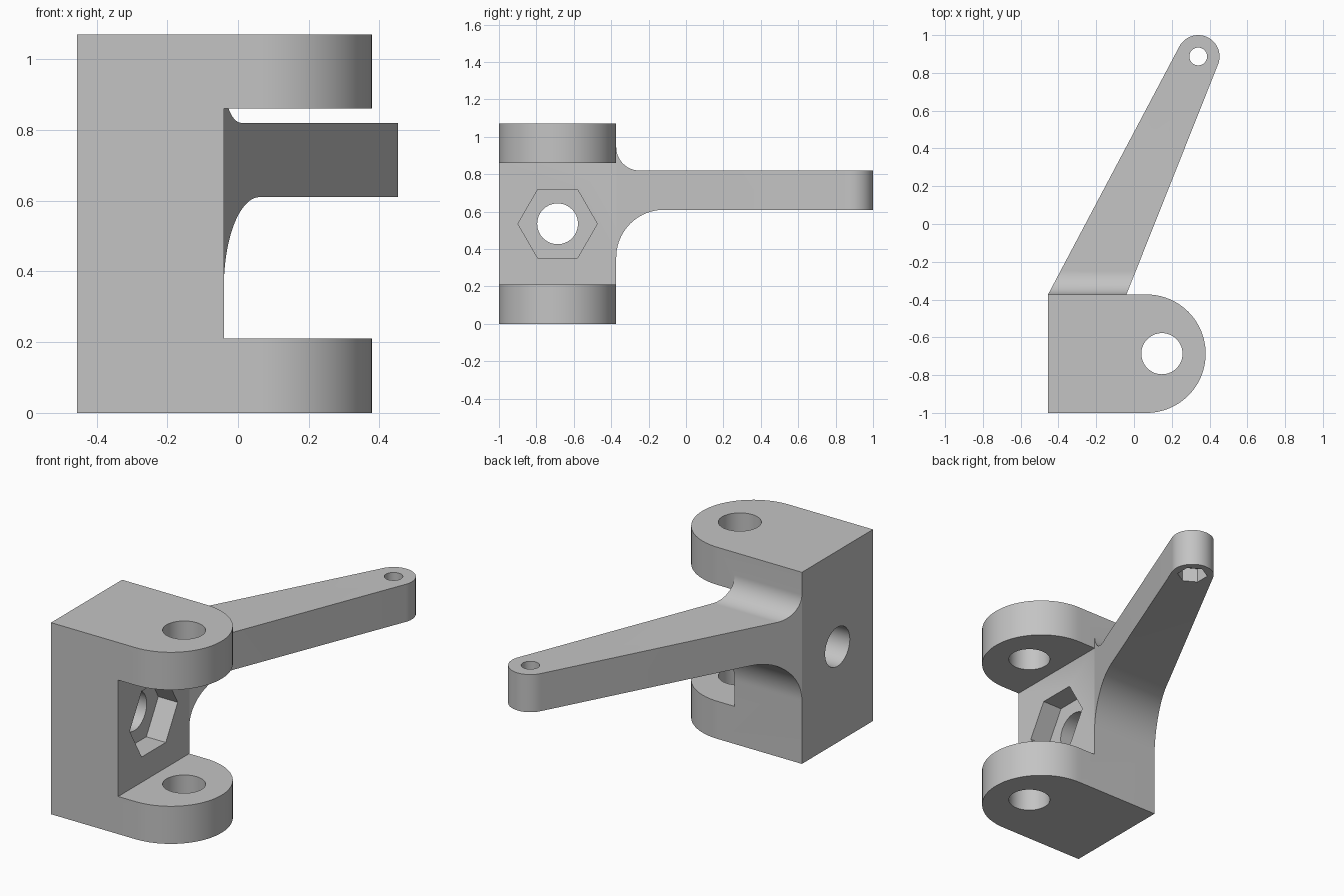
import bpy, bmesh, math
from mathutils import Vector, Matrix

cube = bpy.data.objects.get("Cube")
if cube:
    bpy.data.objects.remove(cube, do_unlink=True)

grey = bpy.data.materials.new("light grey")
grey.use_nodes = True
colour = (0.55, 0.55, 0.55, 1)
grey.diffuse_color = colour
grey.node_tree.nodes["Principled BSDF"].inputs["Base Color"].default_value = colour

# Main dimensions
LEFT, WALL, BACK, FRONT = -0.455, -0.04, -0.373, -1.0
HEIGHT, SLOT_LOW, SLOT_HIGH = 1.07, 0.21, 0.86
ARM_LOW, ARM_HIGH = 0.61, 0.82
MID_Y = (FRONT + BACK) / 2
Z_AXIS = Matrix.Identity(3)
X_AXIS = Matrix(((0, 0, 1), (1, 0, 0), (0, 1, 0)))  # (u, v, w) -> (y, z, x)


def arc(cx, cy, r, start, end, n=24):
    angles = [math.radians(start + (end - start) * i / n) for i in range(n + 1)]
    return [(cx + r * math.cos(a), cy + r * math.sin(a)) for a in angles]


def polygon(cx, cy, r, sides, turn=0):
    return arc(cx, cy, r, turn, turn + 360, sides)[:-1]


def prism(name, outline, low, high, axes=Z_AXIS):
    """Extrude a closed outline from low to high along the chosen axis."""
    bm = bmesh.new()
    face = bm.faces.new([bm.verts.new(axes @ Vector((u, v, low))) for u, v in outline])
    new = bmesh.ops.extrude_face_region(bm, geom=[face])["geom"]
    verts = [g for g in new if isinstance(g, bmesh.types.BMVert)]
    bmesh.ops.translate(bm, vec=axes @ Vector((0, 0, high - low)), verts=verts)
    bmesh.ops.recalc_face_normals(bm, faces=bm.faces)
    mesh = bpy.data.meshes.new(name)
    bm.to_mesh(mesh)
    bm.free()
    mesh.materials.append(grey)
    obj = bpy.data.objects.new(name, mesh)
    bpy.context.collection.objects.link(obj)
    return obj


def combine(target, tool, operation):
    mod = target.modifiers.new(operation.lower(), "BOOLEAN")
    mod.operation, mod.solver, mod.object = operation, "EXACT", tool
    bpy.context.view_layer.objects.active = target
    bpy.ops.object.modifier_apply(modifier=mod.name)
    bpy.data.objects.remove(tool, do_unlink=True)


def tangent_point(px, py, cx, cy, r, side):
    """Point where the line from (px, py) touches the circle."""
    dx, dy = px - cx, py - cy
    a = math.atan2(dy, dx) + side * math.acos(r / math.hypot(dx, dy))
    return math.degrees(a)


# Clevis block with rounded prongs
radius = (BACK - FRONT) / 2
outline = [(LEFT, BACK), (LEFT, FRONT)] + arc(0.066, MID_Y, radius, -90, 90, 48)
bracket = prism("clevis_bracket", outline, 0, HEIGHT)
slot = [(WALL, FRONT - 0.2), (0.6, FRONT - 0.2), (0.6, BACK + 0.2), (WALL, BACK + 0.2)]
combine(bracket, prism("slot_cutter", slot, SLOT_LOW, SLOT_HIGH), "DIFFERENCE")

# Tapered arm: plan outline crossed with a filleted side profile
tip_x, tip_y, tip_r = 0.34, 0.887, 0.113
right = tangent_point(WALL, BACK, tip_x, tip_y, tip_r, 1)
left = tangent_point(LEFT, BACK, tip_x, tip_y, tip_r, -1)
if right > left:
    right -= 360
plan = [(LEFT, BACK), (LEFT + 0.02, BACK - 0.04), (WALL - 0.02, BACK - 0.04), (WALL, BACK)]
plan += arc(tip_x, tip_y, tip_r, right, left, 32)
arm = prism("arm", plan, 0.1, HEIGHT - 0.02)
low_r, high_r = 0.255, 0.125
side = [(BACK - 0.1, ARM_LOW - low_r)]
side += arc(BACK + low_r, ARM_LOW - low_r, low_r, 180, 90)
side += [(1.2, ARM_LOW), (1.2, ARM_HIGH)]
side += arc(BACK + high_r, ARM_HIGH + high_r, high_r, 270, 180)
side += [(BACK - 0.1, ARM_HIGH + high_r)]
combine(arm, prism("arm_profile", side, -1, 1, X_AXIS), "INTERSECT")
combine(bracket, arm, "UNION")

# Pin holes, bolt hole and hexagonal nut pockets
bolt_z = 0.535
cutters = [
    prism("pin_hole", polygon(0.148, MID_Y, 0.109, 64), -0.1, 1.2),
    prism("bolt_hole", polygon(MID_Y, bolt_z, 0.109, 64), -0.6, 0.02, X_AXIS),
    prism("nut_pocket", polygon(MID_Y, bolt_z, 0.212, 6), WALL - 0.12, 0.02, X_AXIS),
    prism("tip_hole", polygon(tip_x, tip_y, 0.047, 40), 0.5, 0.9),
    prism("tip_nut_pocket", polygon(tip_x, tip_y, 0.08, 6, 30), 0.5, ARM_LOW + 0.08),
]
for cutter in cutters:
    combine(bracket, cutter, "DIFFERENCE")

# Smooth curved faces, keep hard edges
bpy.ops.object.select_all(action="DESELECT")
bracket.select_set(True)
bpy.context.view_layer.objects.active = bracket
bpy.ops.object.shade_smooth_by_angle(angle=math.radians(30))
